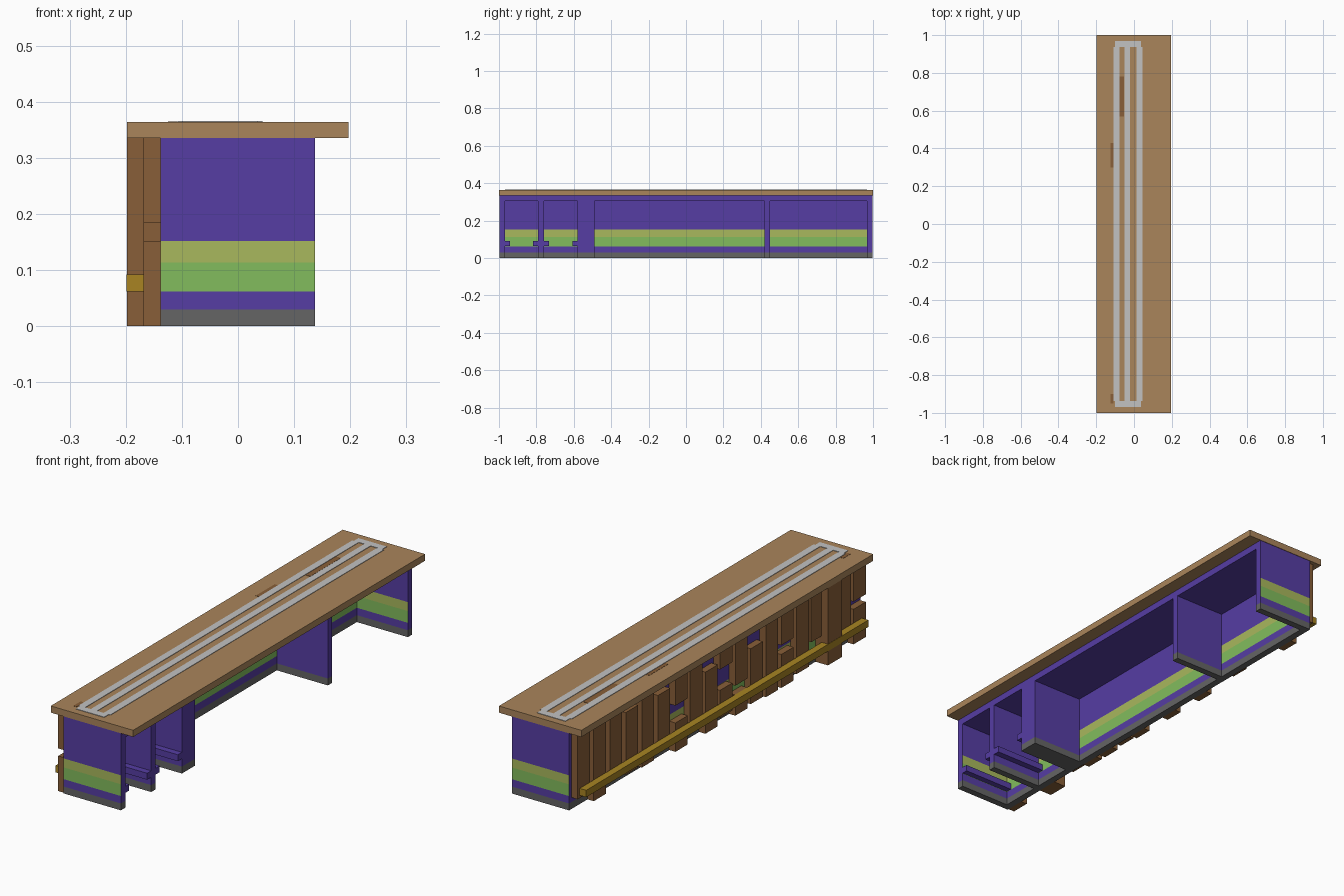
import bpy, bmesh

cube = bpy.data.objects.get("Cube")
if cube:
    bpy.data.objects.remove(cube, do_unlink=True)


def material(name, rgb):
    lin = [(c / 255 / 12.92 if c < 11 else ((c / 255 + 0.055) / 1.055) ** 2.4) for c in rgb]
    m = bpy.data.materials.new(name)
    m.use_nodes = True
    m.diffuse_color = (*lin, 1)
    m.node_tree.nodes["Principled BSDF"].inputs["Base Color"].default_value = (*lin, 1)
    return m


PURPLE = material("purple paint", (86, 61, 164))
GRAY = material("gray base", (101, 101, 101))
GREEN = material("green stripe", (130, 188, 93))
LIME = material("lime stripe", (169, 184, 93))
TAN = material("tan wood", (170, 133, 91))
BROWN = material("brown wood", (137, 95, 56))
GOLD = material("gold rail", (168, 132, 34))
SILVER = material("silver inlay", (194, 194, 194))
PANEL = [PURPLE, GRAY, GREEN, LIME]


def box(name, x, y, z, mats, cuts=(), rule=None):
    """Box between ranges, sliced at heights, with faces coloured by a rule."""
    bm = bmesh.new()
    bmesh.ops.create_cube(bm, size=1)
    for v in bm.verts:
        for i, (lo, hi) in enumerate((x, y, z)):
            v.co[i] = lo if v.co[i] < 0 else hi
    for h in cuts:
        bmesh.ops.bisect_plane(bm, geom=bm.verts[:] + bm.edges[:] + bm.faces[:],
                               plane_co=(0, 0, h), plane_no=(0, 0, 1))
    bm.normal_update()
    if rule:
        for f in bm.faces:
            f.material_index = rule(f.calc_center_median().z, f.normal)
    me = bpy.data.meshes.new(name)
    bm.to_mesh(me)
    bm.free()
    for m in mats:
        me.materials.append(m)
    ob = bpy.data.objects.new(name, me)
    bpy.context.collection.objects.link(ob)
    return ob


BASE, G0, G1, G2 = 0.03, 0.062, 0.113, 0.152
TOP = 0.335
BACK, FRONT = -0.138, 0.137


def plain(z, n):
    return 1 if z < BASE else 0


def striped(axis):
    def rule(z, n):
        if z < BASE:
            return 1
        if abs(n[axis]) > 0.5 and G0 < z < G2:
            return 2 if z < G1 else 3
        return 0
    return rule


# Body panels
box("back_wall", (BACK, BACK + 0.03), (-0.97, 0.97), (0, TOP), PANEL, (BASE, G0, G1, G2), striped(0))
for side, y in (("front", (-0.998, -0.968)), ("rear", (0.968, 0.998))):
    box(side + "_end_wall", (BACK, FRONT), y, (0, TOP), PANEL, (BASE, G0, G1, G2), striped(1))
for i, y in enumerate([(-0.79, -0.76), (-0.58, -0.49), (0.42, 0.45)]):
    box(f"divider_{i}", (BACK + 0.03, FRONT), y, (0, TOP), PANEL, (BASE,), plain)
box("ceiling_panel", (BACK + 0.03, FRONT), (-0.97, 0.97), (0.305, TOP), [PURPLE])

# Shelf runners in the two small bays
for i, (lo, hi) in enumerate([(-0.97, -0.79), (-0.76, -0.58)]):
    for side, y in (("a", (lo, lo + 0.028)), ("b", (hi - 0.028, hi))):
        box(f"shelf_runner_{i}{side}", (BACK + 0.03, FRONT), y, (0.064, 0.092), [PURPLE])

# Counter top with inlaid loops
box("counter_top", (-0.198, 0.197), (-1, 1), (TOP, 0.364), [TAN])
for i, x in enumerate([(-0.108, -0.077), (-0.05, -0.02), (0.012, 0.044)]):
    box(f"inlay_strip_{i}", x, (-0.937, 0.937), (0.362, 0.366), [SILVER])
for side in (-1, 1):
    y = sorted((side * 0.937, side * 0.968))
    box("inlay_end", (-0.1, 0.036), y, (0.362, 0.366), [SILVER])
for x, y in [((-0.076, -0.052), (0.57, 0.78)), ((-0.125, -0.109), (0.3, 0.43)),
             ((-0.125, -0.109), (-0.95, -0.9))]:
    box("wood_patch", x, y, (0.362, 0.365), [BROWN])

# Broken plank cladding: centre y, bottom, top
planks = [(0.94, 0.05, TOP), (0.83, 0, TOP), (0.72, 0.06, TOP), (0.61, 0.03, 0.3),
          (0.5, 0.02, TOP), (0.39, 0.04, 0.29), (0.27, 0, 0.125), (0.27, 0.2, TOP),
          (0.17, 0.06, TOP), (0.065, 0, 0.267), (-0.035, 0.03, 0.15), (-0.035, 0.24, TOP),
          (-0.14, 0.13, TOP), (-0.14, 0, 0.09), (-0.245, 0.01, 0.25), (-0.35, 0, TOP),
          (-0.455, 0, 0.145), (-0.455, 0.185, TOP), (-0.56, 0.02, TOP), (-0.66, 0.12, TOP),
          (-0.85, 0.05, TOP), (-0.95, 0, G2), (-0.95, 0.185, TOP)]
for i, (y, lo, hi) in enumerate(planks):
    box(f"plank_{i}", (-0.168, BACK), (y - 0.042, y + 0.042), (lo, hi), [BROWN])
box("outer_plank", (-0.198, BACK), (-0.785, -0.69), (0, TOP), [BROWN])

# Foot rail
box("foot_rail", (-0.199, -0.168), (-0.965, 0.968), (G0, 0.092), [GOLD])
